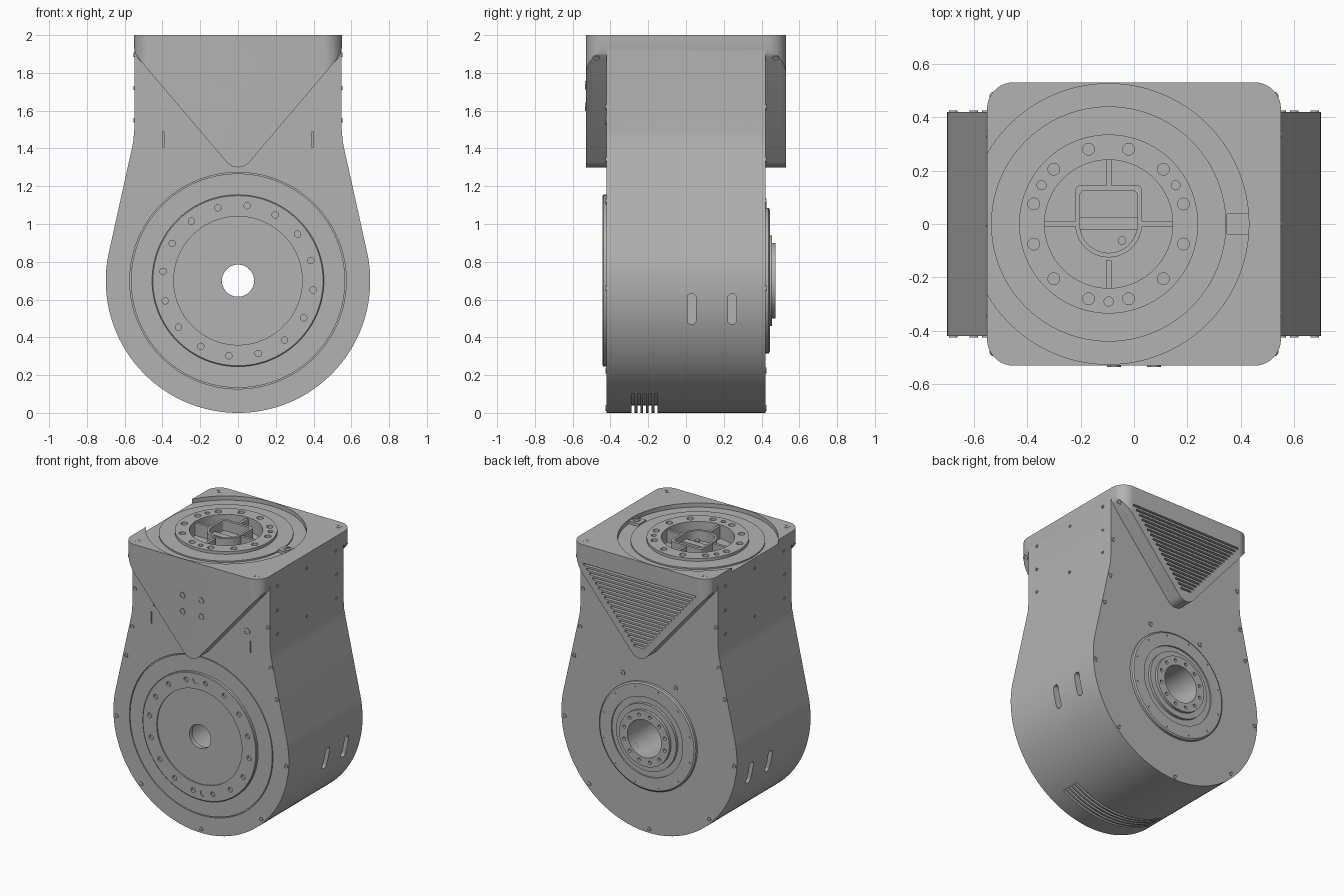
import bpy, bmesh
from math import sin, cos, pi, radians, tau
from mathutils import Vector

cube = bpy.data.objects.get("Cube")
if cube:
    bpy.data.objects.remove(cube, do_unlink=True)

grey = bpy.data.materials.new("machined grey")
grey.use_nodes = True
grey.diffuse_color = (0.45, 0.45, 0.45, 1)
for node in grey.node_tree.nodes:
    if node.type == 'BSDF_PRINCIPLED':
        node.inputs["Base Color"].default_value = grey.diffuse_color
parts = []
X, Y, Z = Vector((1, 0, 0)), Vector((0, 1, 0)), Vector((0, 0, 1))


def arc(cx, cy, r, a0, a1, n):
    angles = [radians(a0 + (a1 - a0) * i / n) for i in range(n + 1)]
    return [(cx + r * cos(a), cy + r * sin(a)) for a in angles]


def rounded_rect(cx, cy, hx, hy, r, n=8):
    pts = []
    for k, (sx, sy) in enumerate([(1, 1), (-1, 1), (-1, -1), (1, -1)]):
        pts += arc(cx + sx * (hx - r), cy + sy * (hy - r), r, 90 * k, 90 * k + 90, n)
    return pts


def mirrored(half):
    return half + [(-x, z) for x, z in reversed(half) if abs(x) > 1e-5]


def prism(bm, pts, axis, lo, hi):
    place = {'x': lambda u, v, t: (t, u, v), 'y': lambda u, v, t: (u, t, v),
             'z': lambda u, v, t: (u, v, t)}[axis]
    a = [bm.verts.new(place(u, v, lo)) for u, v in pts]
    b = [bm.verts.new(place(u, v, hi)) for u, v in pts]
    bm.faces.new(a)
    bm.faces.new(b)
    for i in range(len(pts)):
        j = (i + 1) % len(pts)
        bm.faces.new((a[i], a[j], b[j], b[i]))


def lathe(bm, profile, center=(0, 0, 0), axis=Z, n=64):
    # closed (radius, height) profile spun about an axis
    turn = axis.to_track_quat('Z', 'Y')
    rings = []
    for i in range(n):
        a = tau * i / n
        rings.append([bm.verts.new(Vector(center) + turn @ Vector((r * cos(a), r * sin(a), h)))
                      for r, h in profile])
    m = len(profile)
    for i in range(n):
        p, q = rings[i], rings[(i + 1) % n]
        for k in range(m):
            l = (k + 1) % m
            if profile[k][0] > 0 or profile[l][0] > 0:
                bm.faces.new((p[k], p[l], q[l], q[k]))
    bmesh.ops.remove_doubles(bm, verts=[v for ring in rings for v in ring], dist=1e-6)


def drum(bm, r, lo, hi, center=(0, 0, 0), axis=Z, n=64):
    lathe(bm, [(0, lo), (r, lo), (r, hi), (0, hi)], center, axis, n)


def screw(bm, loc, axis, r=0.016, n=14):
    s = r * 0.55
    lathe(bm, [(0, -0.01), (r, -0.01), (r, 0.005), (s, 0.005), (s, 0.001), (0, 0.001)], loc, axis, n)


def make(name, bm):
    bmesh.ops.recalc_face_normals(bm, faces=bm.faces[:])
    mesh = bpy.data.meshes.new(name)
    bm.to_mesh(mesh)
    bm.free()
    mesh.materials.append(grey)
    obj = bpy.data.objects.new(name, mesh)
    bpy.context.scene.collection.objects.link(obj)
    parts.append(obj)
    return obj


def cut(obj, bm, operation='DIFFERENCE'):
    tool = make("cutter", bm)
    parts.remove(tool)
    mod = obj.modifiers.new("cut", 'BOOLEAN')
    mod.operation, mod.solver, mod.object = operation, 'EXACT', tool
    bpy.context.view_layer.objects.active = obj
    bpy.ops.object.modifier_apply(modifier=mod.name)
    bpy.data.objects.remove(tool, do_unlink=True)


HUB = (0, 0, 0.7)
TOP = (-0.095, 0, 0)

# Housing: round base tapering to a square neck
bm = bmesh.new()
side = arc(0, 0.7, 0.7, -90, 12.5, 40) + [(0.565, 1.385), (0.554, 1.44), (0.549, 1.5), (0.548, 1.93)]
prism(bm, mirrored(side), 'y', -0.42, 0.42)
housing = make("housing", bm)

bm = bmesh.new()
lathe(bm, [(0, -0.6), (0.085, -0.6), (0.085, -0.4), (0.135, -0.4), (0.135, 0.6), (0, 0.6)], HUB, Y)
lathe(bm, [(0.567, -0.5), (0.573, -0.5), (0.573, -0.41), (0.567, -0.41)], HUB, Y, 96)
drum(bm, 0.24, 1.9, 2.1, TOP)
for i in range(5):  # curved vents underneath
    y = -0.28 + 0.03 * i
    vent = arc(0, 0.7, 0.66, -121, -59, 24) + arc(0, 0.7, 0.76, -59, -121, 24)
    prism(bm, vent, 'y', y - 0.008, y + 0.008)
for s in (-1, 1):
    for y in (0.03, 0.245):  # long side slots
        prism(bm, rounded_rect(y, 0.55, 0.023, 0.08, 0.02), 'x', *sorted((s * 0.63, s * 0.8)))
    prism(bm, rounded_rect(s * 0.395, 1.448, 0.004, 0.043, 0.002, 2), 'y', -0.5, -0.39)
cut(housing, bm)

# Head: square cap with a rounded triangular apron front and back
bm = bmesh.new()
apron = arc(0, 1.38, 0.08, -90, -40.4, 6) + [(0.52, 1.868), (0.543, 1.9), (0.552, 1.94), (0.552, 2.1)]
prism(bm, mirrored(apron), 'y', -0.53, 0.53)
rim = [e for e in bm.edges if abs(e.verts[0].co.y - e.verts[1].co.y) < 1e-5]
bmesh.ops.bevel(bm, geom=rim, offset=0.045, segments=5, profile=0.5, affect='EDGES')
head = make("head", bm)
bm = bmesh.new()
prism(bm, rounded_rect(0, 0, 0.55, 0.5305, 0.1, 10), 'z', 1, 2)
cut(head, bm, 'INTERSECT')

bm = bmesh.new()
lathe(bm, [(0.335, 1.98), (0.44, 1.98), (0.44, 1.97), (0.525, 1.97), (0.525, 2.1), (0.335, 2.1)], TOP, Z, 96)
drum(bm, 0.24, 1.9, 2.1, TOP)
for i in range(12):  # ring of bolt holes
    a = radians(15 + 30 * i)
    drum(bm, 0.022, 1.95, 2.1, (TOP[0] + 0.29 * cos(a), 0.29 * sin(a), 0), Z, 20)
for a in (radians(30), radians(150), radians(270)):
    drum(bm, 0.017, 1.95, 2.1, (TOP[0] + 0.29 * cos(a), 0.29 * sin(a), 0), Z, 16)
for i in range(18):  # cooling louvres in the back apron
    z = 1.385 + 0.028 * i
    w = (z - 1.335) * 0.85
    prism(bm, [(-w, z - 0.007), (w, z - 0.007), (w, z + 0.007), (-w, z + 0.007)], 'y', 0.49, 0.6)
cut(head, bm)


# Centre connector on top: D-shaped socket held by four ribs
def d_shape(w, top):
    corners = arc(TOP[0] + w - 0.02, top - 0.02, 0.02, 0, 90, 4)
    corners += arc(TOP[0] - w + 0.02, top - 0.02, 0.02, 90, 180, 4)
    return corners + arc(TOP[0], 0, w, 180, 360, 24)


bm = bmesh.new()
prism(bm, d_shape(0.125, 0.145), 'z', 1.88, 1.995)
socket = make("connector_socket", bm)
bm = bmesh.new()
prism(bm, d_shape(0.108, 0.125), 'z', 1.92, 2.1)
cut(socket, bm)
bm = bmesh.new()
prism(bm, rounded_rect(TOP[0], 0.002, 0.112, 0.023, 0.004, 2), 'z', 1.9, 1.95)
drum(bm, 0.016, 1.9, 1.94, (-0.045, -0.062, 0), Z, 16)
for s in (-1, 1):
    prism(bm, rounded_rect(TOP[0] + s * 0.18, 0, 0.066, 0.01, 0.003, 2), 'z', 1.88, 1.99)
    prism(bm, rounded_rect(TOP[0], s * 0.19, 0.01, 0.056, 0.003, 2), 'z', 1.88, 1.99)
make("connector_ribs", bm)

# Locking clip beside the top ring
bm = bmesh.new()
prism(bm, rounded_rect(0.388, 0, 0.042, 0.04, 0.006, 2), 'z', 1.95, 1.99)
screw(bm, (0.395, 0, 1.99), Z, 0.025)
make("locking_clip", bm)

# Front output ring
bm = bmesh.new()
lathe(bm, [(0.085, -0.41), (0.085, -0.432), (0.34, -0.432), (0.34, -0.441), (0.45, -0.441),
           (0.455, -0.437), (0.455, -0.41)], HUB, Y, 96)
ring = make("front_output_ring", bm)
bm = bmesh.new()
for i in range(16):
    a = radians(83 + 22.5 * i)
    drum(bm, 0.017, -0.6, -0.425, (0.4 * cos(a), 0, 0.7 + 0.4 * sin(a)), Y, 16)
for a in (radians(94.25), radians(274.25)):
    drum(bm, 0.021, -0.6, -0.437, (0.4 * cos(a), 0, 0.7 + 0.4 * sin(a)), Y, 20)
cut(ring, bm)

# Back hub with stepped flanges
bm = bmesh.new()
lathe(bm, [(0.135, 0.4), (0.135, 0.475), (0.2, 0.475), (0.2, 0.455), (0.24, 0.455), (0.24, 0.435),
           (0.285, 0.435), (0.285, 0.445), (0.375, 0.445), (0.385, 0.438), (0.385, 0.4)], HUB, Y, 96)
hub = make("back_hub", bm)
bm = bmesh.new()
for i in range(12):
    a = tau * (i + 0.5) / 12
    drum(bm, 0.012, 0.455, 0.6, (0.168 * cos(a), 0, 0.7 + 0.168 * sin(a)), Y, 14)
    drum(bm, 0.006, 0.44, 0.6, (0.355 * cos(a), 0, 0.7 + 0.355 * sin(a)), Y, 8)
cut(hub, bm)

# Housing screws around both faces
bm = bmesh.new()
for face in (-1, 1):
    for s in (-1, 1):
        for x, z in [(0.53, 1.62), (0.553, 1.34), (0.6, 1.12), (0.677, 0.66), (0.478, 0.225)]:
            screw(bm, (s * x, face * 0.42, z), Y * face)
    screw(bm, (0, face * 0.42, 0.025), Y * face)
for s in (-1, 1):
    screw(bm, (s * 0.365, -0.42, 1.55), -Y, 0.026)
    screw(bm, (s * 0.21, 0.42, 1.1), Y, 0.018)
make("housing_screws", bm)

# Side screws
bm = bmesh.new()
for s in (-1, 1):
    for y, z in [(y, z) for y in (-0.335, 0, 0.335) for z in (1.55, 1.72, 1.895)]:
        if (y, z) != (0, 1.72):
            screw(bm, (s * 0.548, y, z), X * s, 0.012)
make("side_screws", bm)

# Head screws: top corners, under the corners, and hex heads on the front apron
bm = bmesh.new()
for s in (-1, 1):
    for t in (-1, 1):
        screw(bm, (s * 0.478, t * 0.465, 1.996), Z, 0.021)
        screw(bm, (s * 0.525, t * 0.475, 1.878), Vector((s * 0.76, 0, -0.65)), 0.019)
    for z in (1.62, 1.735):
        screw(bm, (s * 0.075, -0.53, z), -Y, 0.026, 6)
make("head_screws", bm)

# Smooth curved walls, keep machined edges crisp
bpy.ops.object.select_all(action='DESELECT')
for obj in parts:
    obj.select_set(True)
bpy.context.view_layer.objects.active = housing
bpy.ops.object.shade_smooth_by_angle(angle=radians(30))
